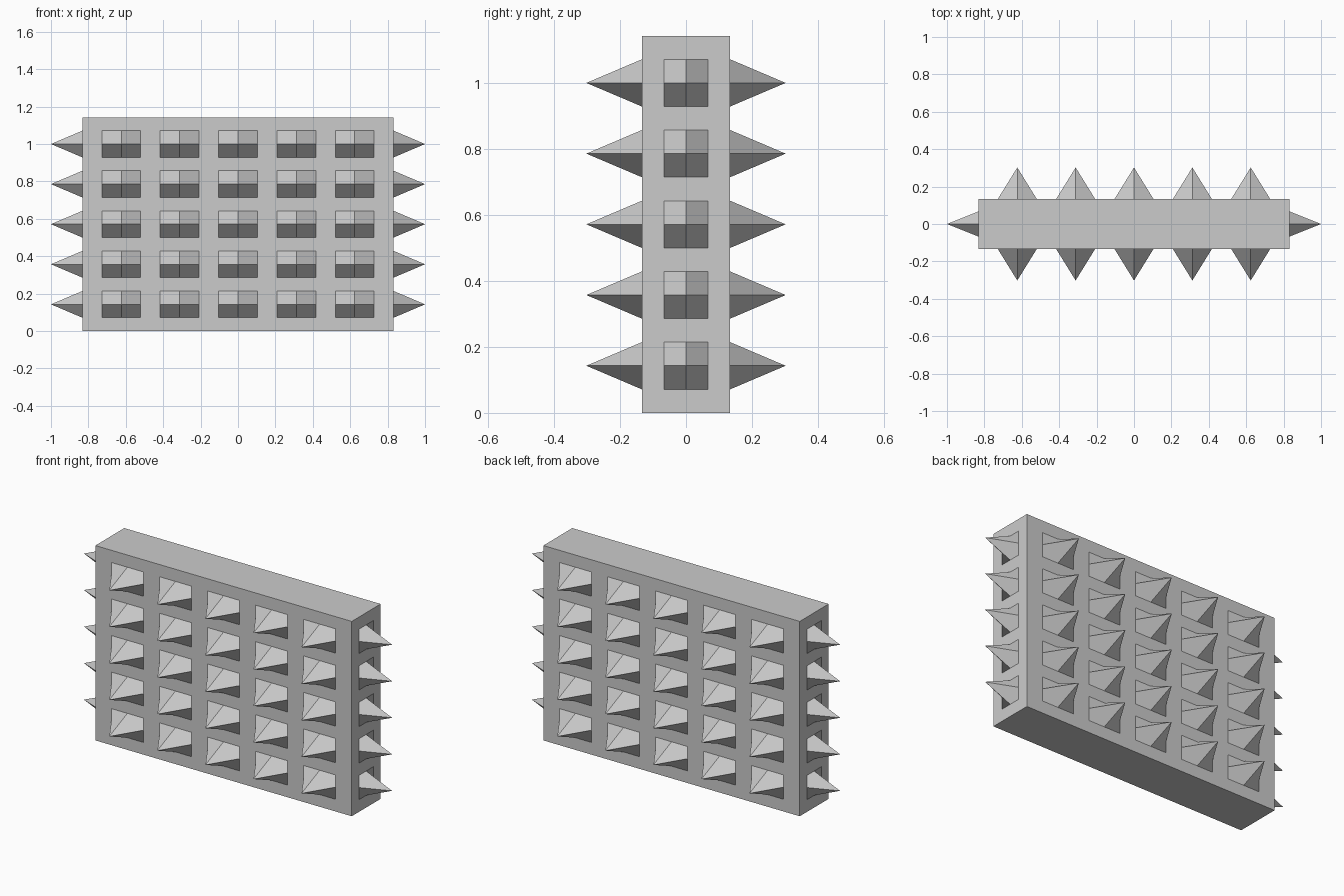
import bpy, bmesh
from mathutils import Vector

if "Cube" in bpy.data.objects:
    bpy.data.objects.remove(bpy.data.objects["Cube"])

HX, HY, H = 0.832, 0.134, 1.143   # half width, half depth, height
SPIKE = 0.168                     # spike length
NX, NY, NZ = 16, 4, 16            # grid units along each axis

bm = bmesh.new()


def panel(origin, u, v, nu, nv, spiked):
    """Grid panel facing u x v; every third inner point is pulled out to a spike."""
    origin, u, v = Vector(origin), Vector(u), Vector(v)
    out = u.cross(v).normalized() * SPIKE

    def is_tip(i, j):
        return spiked and i % 3 == 2 and j % 3 == 2

    verts = {}
    for i in range(nu + 1):
        for j in range(nv + 1):
            p = origin + u * (i / nu) + v * (j / nv)
            verts[i, j] = bm.verts.new(p + out if is_tip(i, j) else p)
    for i in range(nu):
        for j in range(nv):
            ring = [(i, j), (i + 1, j), (i + 1, j + 1), (i, j + 1)]
            # start beside the tip so that the quad folds along the spike's foot
            tip = next((k for k, c in enumerate(ring) if is_tip(*c)), 3)
            ring = ring[(tip + 1) % 4:] + ring[:(tip + 1) % 4]
            bm.faces.new([verts[c] for c in ring])


X, Y, Z = (2 * HX, 0, 0), (0, 2 * HY, 0), (0, 0, H)
NEG_X, NEG_Y = (-2 * HX, 0, 0), (0, -2 * HY, 0)

# front and back
panel((-HX, -HY, 0), X, Z, NX, NZ, True)
panel((HX, HY, 0), NEG_X, Z, NX, NZ, True)
# right and left ends
panel((HX, -HY, 0), Y, Z, NY, NZ, True)
panel((-HX, HY, 0), NEG_Y, Z, NY, NZ, True)
# plain top and bottom
panel((-HX, -HY, H), X, Y, NX, NY, False)
panel((-HX, HY, 0), X, NEG_Y, NX, NY, False)

bmesh.ops.remove_doubles(bm, verts=bm.verts, dist=0.0005)
mesh = bpy.data.meshes.new("spiked_wall")
bm.to_mesh(mesh)
bm.free()
bpy.context.collection.objects.link(bpy.data.objects.new("spiked_wall", mesh))
